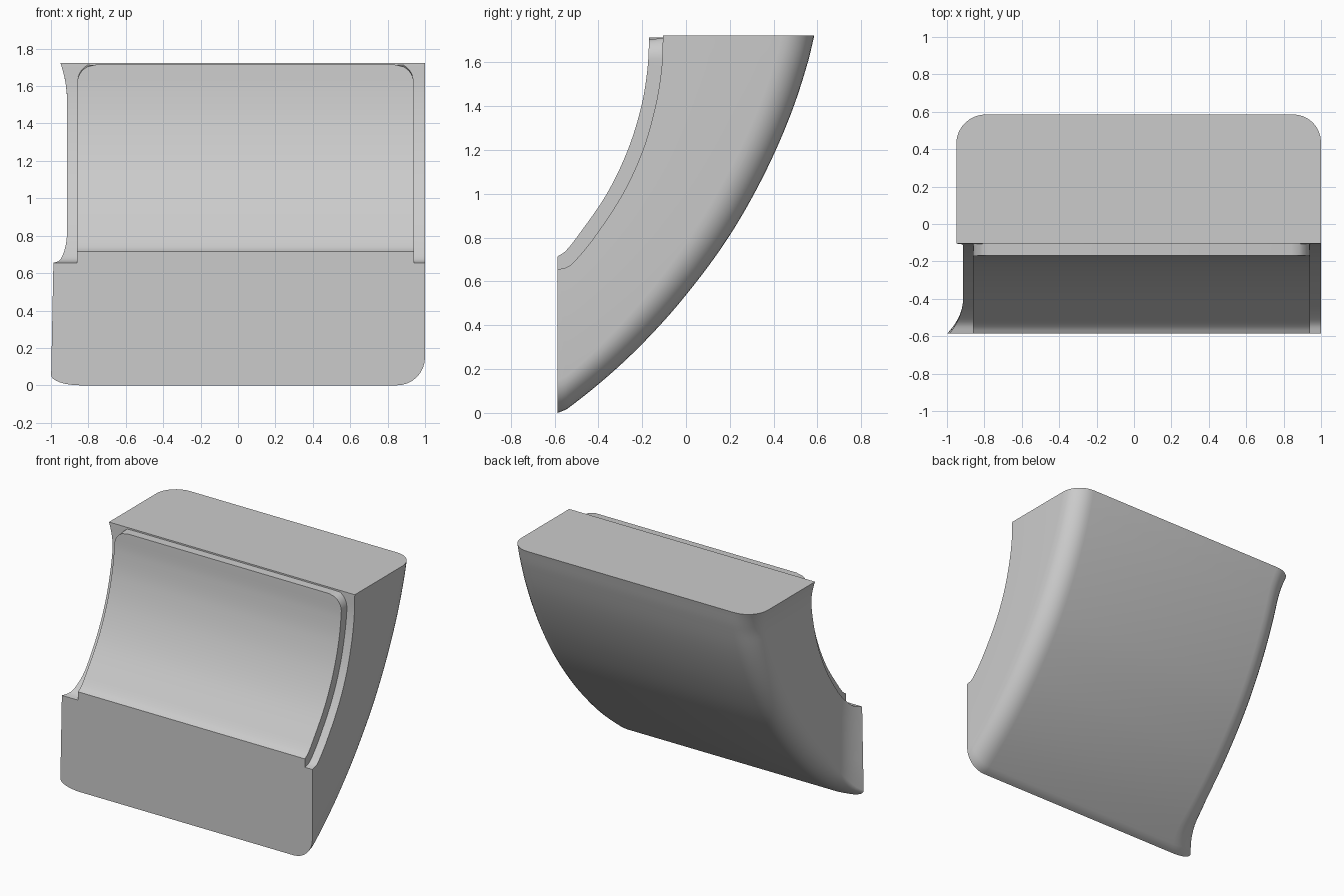
import bpy
import bmesh
import math
from mathutils import Vector

cube = bpy.data.objects.get("Cube")
if cube:
    bpy.data.objects.remove(cube, do_unlink=True)

grey = bpy.data.materials.new("plain grey")
grey.use_nodes = True
colour = (0.6, 0.6, 0.6, 1)
grey.diffuse_color = colour
grey.node_tree.nodes["Principled BSDF"].inputs["Base Color"].default_value = colour

# Side profiles (y, z) from the front end up to the top end
OUTER = [(-.586, 0), (-.54, .02), (-.32, .2), (-.119, .4), (.049, .6), (.193, .8),
         (.311, 1), (.41, 1.2), (.492, 1.4), (.556, 1.6), (.586, 1.724)]
FLOOR = [(-.586, .655), (-.54, .667), (-.502, .7), (-.42, .8), (-.289, 1),
         (-.197, 1.2), (-.14, 1.4), (-.112, 1.57), (-.105, 1.724)]
PANEL = [(-.586, .715), (-.552, .737), (-.5, .8), (-.362, 1), (-.266, 1.2),
         (-.204, 1.4), (-.176, 1.57), (-.168, 1.714)]
RIGHT = 1.0
STATIONS = 56


def resample(points, count):
    """Smooth curve through the points, at spacing denser near both ends."""
    pts = [Vector(p) for p in points]
    ext = [2 * pts[0] - pts[1]] + pts + [2 * pts[-1] - pts[-2]]
    fine = []
    for a, b, c, d in zip(ext, ext[1:], ext[2:], ext[3:]):
        # Bezier handles scaled to each span, so uneven spacing stays smooth
        span = (c - b).length / 3
        h1 = b + (c - a).normalized() * span
        h2 = c - (d - b).normalized() * span
        for i in range(20):
            u = i / 20
            v = 1 - u
            fine.append(b * v ** 3 + h1 * (3 * u * v * v) + h2 * (3 * u * u * v) + c * u ** 3)
    fine.append(pts[-1])
    dist = [0]
    for p, q in zip(fine, fine[1:]):
        dist.append(dist[-1] + (q - p).length)
    out, k = [], 0
    for i in range(count):
        t = i / (count - 1)
        t = 0.5 * t + 0.5 * (1 - math.cos(math.pi * t)) / 2
        goal = t * dist[-1]
        while k < len(fine) - 2 and dist[k + 1] < goal:
            k += 1
        out.append(fine[k].lerp(fine[k + 1], (goal - dist[k]) / (dist[k + 1] - dist[k])))
    return out


def loft(name, rings):
    """Skin closed rings into a capped solid."""
    bm = bmesh.new()
    rows = [[bm.verts.new(p) for p in ring] for ring in rings]
    n = len(rows[0])
    for a, b in zip(rows, rows[1:]):
        for j in range(n):
            k = (j + 1) % n
            bm.faces.new((a[j], a[k], b[k], b[j]))
    bm.faces.new(rows[0])
    bm.faces.new(rows[-1])
    bmesh.ops.recalc_face_normals(bm, faces=bm.faces)
    mesh = bpy.data.meshes.new(name)
    bm.to_mesh(mesh)
    bm.free()
    mesh.materials.append(grey)
    obj = bpy.data.objects.new(name, mesh)
    bpy.context.collection.objects.link(obj)
    bpy.ops.object.select_all(action='DESELECT')
    obj.select_set(True)
    bpy.context.view_layer.objects.active = obj
    bpy.ops.object.shade_smooth_by_angle(angle=math.radians(35))


def left_edge(y, z):
    """Pinched side wall that flares out at the front and top ends."""
    front = max(0, (-.4 - y) / .186) ** 2
    top = max(0, (z - 1.52) / .204) ** 2
    return -.914 - front * (.086 - .02 * z) - .036 * top


def body_ring(inner, outer, t):
    span = outer - inner
    depth = span.length
    rx = .16
    right_r = .15
    left_r = .055 + .1 * min(1, t * 4)
    steps = 8
    shape = [(False, 0, 0)]                  # on the left side?, inset, depth
    for i in range(steps + 1):
        a = math.pi / 2 * i / steps
        shape.append((False, right_r * (1 - math.cos(a)),
                      depth - right_r * (1 - math.sin(a))))
    for i in range(steps, -1, -1):
        a = math.pi / 2 * i / steps
        shape.append((True, rx * (1 - math.cos(a)), depth - left_r * (1 - math.sin(a))))
    shape += [(True, 0, depth * f) for f in (.6, .4, .2, 0)]
    ring = []
    for is_left, inset, d in shape:
        p = inner + span * (d / depth)
        x = left_edge(p.x, p.y) + inset if is_left else RIGHT - inset
        ring.append((x, p.x, p.y))
    return ring


def panel_ring(face, base):
    r, top = .1, PANEL[-1][1]
    rise = min(r, max(0, face.y - (top - r)))
    inset = r - math.sqrt(r * r - rise * rise)
    x0, x1 = -.86 + inset, .94 - inset
    z = min(base.y, top)
    return [(x0, face.x, face.y), (x1, face.x, face.y), (x1, base.x, z), (x0, base.x, z)]


floor = resample(FLOOR, STATIONS)
outer = resample(OUTER, STATIONS)
panel = resample(PANEL, STATIONS)

# Curved main block
loft("curved_body", [body_ring(a, b, i / (STATIONS - 1))
                     for i, (a, b) in enumerate(zip(floor, outer))])
# Raised panel on the concave front
loft("raised_panel", [panel_ring(a, b) for a, b in zip(panel, floor)])
